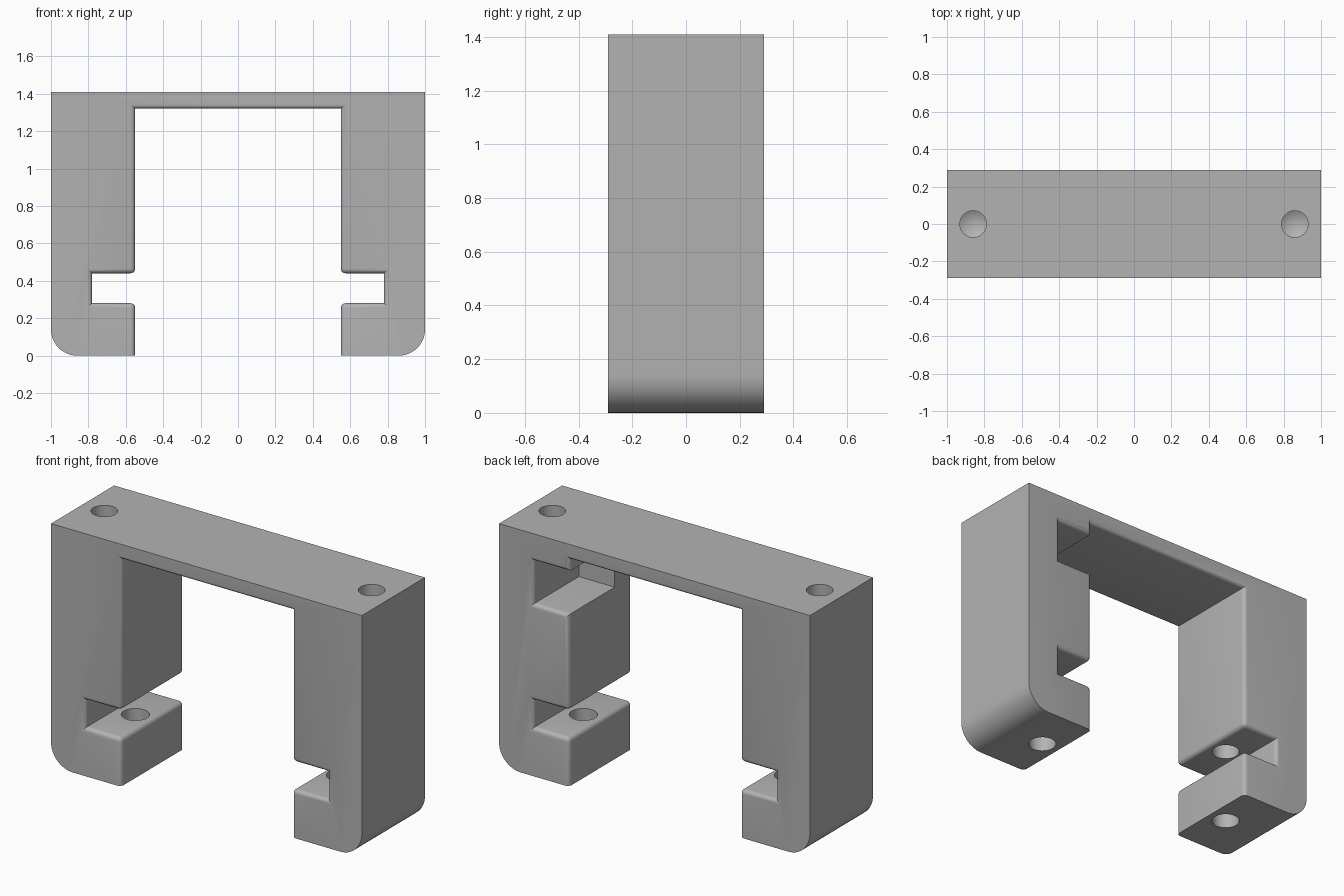
import bpy
import bmesh
from math import sin, cos, pi

W, H, D = 1.0, 1.41, 0.29        # half width, height, half depth
INNER, SLOT_X = 0.55, 0.78       # opening and slot half widths
SLOT_LO, SLOT_HI, CEIL = 0.28, 0.44, 1.32
ROUND, SOFT = 0.14, 0.025        # outer corner radius, inner edge radius

cube = bpy.data.objects.get("Cube")
if cube:
    bpy.data.objects.remove(cube, do_unlink=True)

grey = bpy.data.materials.new("plain grey")
grey.use_nodes = True
colour = (0.45, 0.45, 0.45, 1)
grey.diffuse_color = colour
grey.node_tree.nodes["Principled BSDF"].inputs["Base Color"].default_value = colour


def to_object(bm, name):
    bmesh.ops.recalc_face_normals(bm, faces=bm.faces)
    mesh = bpy.data.meshes.new(name)
    bm.to_mesh(mesh)
    bm.free()
    obj = bpy.data.objects.new(name, mesh)
    bpy.context.collection.objects.link(obj)
    mesh.materials.append(grey)
    return obj


def cut(target, cutter):
    mod = target.modifiers.new("cut", 'BOOLEAN')
    mod.operation = 'DIFFERENCE'
    mod.solver = 'EXACT'
    mod.object = cutter
    cutter.hide_render = True
    bpy.context.view_layer.objects.active = target
    bpy.ops.object.modifier_apply(modifier=mod.name)
    bpy.data.objects.remove(cutter, do_unlink=True)


def drill(x, radius, z_lo, z_hi, tip):
    """Round cutter with a conical tip; a negative tip points down."""
    bm = bmesh.new()
    rings = []
    for z in (z_lo, z_hi):
        rings.append([bm.verts.new((x + radius * cos(2 * pi * i / 40),
                                    radius * sin(2 * pi * i / 40), z)) for i in range(40)])
    point = bm.verts.new((x, 0, z_hi + tip if tip > 0 else z_lo + tip))
    tip_ring, flat_ring = (rings[1], rings[0]) if tip > 0 else (rings[0], rings[1])
    bm.faces.new(flat_ring)
    for i in range(40):
        j = (i + 1) % 40
        bm.faces.new((rings[0][i], rings[0][j], rings[1][j], rings[1][i]))
        bm.faces.new((tip_ring[i], tip_ring[j], point))
    return to_object(bm, "drill_cutter")


# Frame outline: half profile, mirrored, then extruded in depth
half = [(INNER, CEIL), (INNER, SLOT_HI), (SLOT_X, SLOT_HI), (SLOT_X, SLOT_LO),
        (INNER, SLOT_LO), (INNER, 0)]
for i in range(13):
    a = -pi / 2 + i * pi / 24
    half.append((W - ROUND + ROUND * cos(a), ROUND + ROUND * sin(a)))
half.append((W, H))
outline = half + [(-x, z) for x, z in reversed(half)]
bm = bmesh.new()
face = bm.faces.new([bm.verts.new((x, -D, z)) for x, z in outline])
ext = bmesh.ops.extrude_face_region(bm, geom=[face])
bmesh.ops.translate(bm, vec=(0, 2 * D, 0),
                    verts=[v for v in ext["geom"] if isinstance(v, bmesh.types.BMVert)])
frame = to_object(bm, "bracket_frame")

# Pocket in the inner face of the left leg, open to the back
bm = bmesh.new()
bmesh.ops.create_cube(bm, size=1)
for v in bm.verts:
    v.co = (SLOT_X if v.co.x > 0 else 0.4, 0.4 if v.co.y > 0 else -0.13,
            1.25 if v.co.z > 0 else 1.0)
cut(frame, to_object(bm, "pocket_cutter"))

# Rounded rims around the opening, slots and pocket
bm = bmesh.new()
bm.from_mesh(frame.data)
bmesh.ops.remove_doubles(bm, verts=bm.verts, dist=0.0005)
bmesh.ops.dissolve_limit(bm, angle_limit=0.01, verts=bm.verts, edges=bm.edges)


def is_soft(edge):
    a, b = (v.co for v in edge.verts)
    mid = (a + b) / 2
    if abs(a.y - b.y) < 0.001:
        on_face = abs(abs(mid.y) - D) < 0.001
        return on_face and abs(mid.x) < 0.84 and 0.01 < mid.z < H - 0.01
    at_lip = min(abs(mid.z - SLOT_LO), abs(mid.z - SLOT_HI)) < 0.001
    return at_lip and abs(abs(mid.x) - INNER) < 0.001


bmesh.ops.bevel(bm, geom=[e for e in bm.edges if is_soft(e)], offset=SOFT,
                offset_type='OFFSET', segments=5, profile=0.5, affect='EDGES',
                clamp_overlap=True)
bmesh.ops.recalc_face_normals(bm, faces=bm.faces)
bm.to_mesh(frame.data)
bm.free()

# Blind holes in the top, and holes through the feet into the legs
for side in (-1, 1):
    cut(frame, drill(side * 0.86, 0.071, 0.95, H + 0.1, -0.04))
    cut(frame, drill(side * 0.66, 0.075, -0.1, 0.75, 0.04))

bpy.ops.object.select_all(action='DESELECT')
frame.select_set(True)
bpy.context.view_layer.objects.active = frame
bpy.ops.object.shade_smooth_by_angle(angle=pi / 6)
